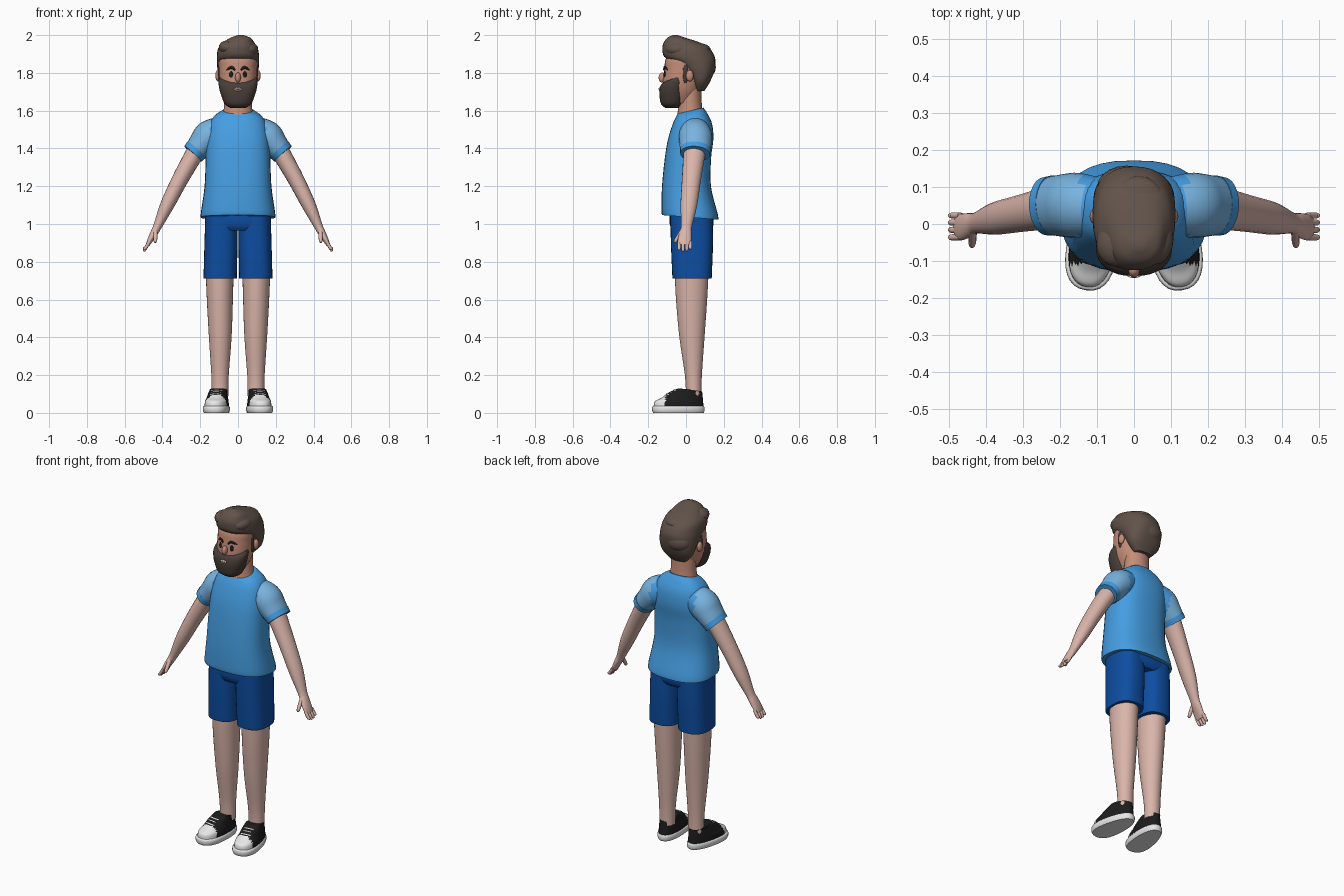
import bpy, bmesh, math
from mathutils import Vector, Matrix

cube = bpy.data.objects.get("Cube")
if cube:
    bpy.data.objects.remove(cube, do_unlink=True)


def material(name, r, g, b):
    m = bpy.data.materials.new(name)
    m.use_nodes = True
    m.diffuse_color = (r, g, b, 1)
    bsdf = next(n for n in m.node_tree.nodes if n.type == 'BSDF_PRINCIPLED')
    bsdf.inputs["Base Color"].default_value = (r, g, b, 1)
    bsdf.inputs["Roughness"].default_value = 0.8
    return m


SHIRT = material("shirt blue", 0.06, 0.34, 0.76)
SLEEVE = material("pale sleeve blue", 0.19, 0.45, 0.74)
SHORTS = material("navy blue", 0.004, 0.075, 0.36)
SKIN = material("body skin", 0.70, 0.46, 0.40)
FACE = material("face skin", 0.56, 0.27, 0.19)
HAIR = material("brown hair", 0.12, 0.086, 0.068)
BEARD = material("dark brown beard", 0.065, 0.048, 0.04)
BLACK = material("black", 0.012, 0.012, 0.012)
WHITE = material("white", 0.82, 0.82, 0.82)


def finish(name, bm, mats, mirror=False, rule=None, angle=50):
    bmesh.ops.recalc_face_normals(bm, faces=bm.faces)
    if rule:
        for f in bm.faces:
            f.material_index = rule(f.calc_center_median())
    me = bpy.data.meshes.new(name)
    bm.to_mesh(me)
    bm.free()
    for m in mats:
        me.materials.append(m)
    me.shade_smooth()
    me.set_sharp_from_angle(angle=math.radians(angle))
    ob = bpy.data.objects.new(name, me)
    bpy.context.collection.objects.link(ob)
    if mirror:
        ob.modifiers.new("Mirror", 'MIRROR')
    return ob


def smooth_rows(rows, steps):
    """Catmull-Rom interpolation of rows of values."""
    rows = [Vector(r) for r in rows]
    out = []
    for i in range(len(rows) - 1):
        a, b = rows[max(i - 1, 0)], rows[i]
        c, d = rows[i + 1], rows[min(i + 2, len(rows) - 1)]
        for k in range(steps):
            t = k / steps
            out.append(0.5 * (2 * b + (c - a) * t + (2 * a - 5 * b + 4 * c - d) * t**2
                              + (3 * b - a - 3 * c + d) * t**3))
    return out + [rows[-1]]


def skin_rings(bm, rings):
    loops = [[bm.verts.new(p) for p in ring] for ring in rings]
    n = len(loops[0])
    for lo, hi in zip(loops, loops[1:]):
        for i in range(n):
            bm.faces.new((lo[i], lo[(i + 1) % n], hi[(i + 1) % n], hi[i]))
    bm.faces.new(loops[0][::-1])
    bm.faces.new(loops[-1])


def loft(name, rows, mats, power=2.0, taper=0.0, steps=4, segs=32, place=None, **kw):
    """Stack of rounded sections; each row is z, centre x, front y, back y, half width, tilt."""
    rings = []
    for z, cx, y0, y1, rx, tilt in smooth_rows(rows, steps):
        ring = []
        for i in range(segs):
            a = 2 * math.pi * i / segs
            u, v = (math.copysign(abs(w) ** (2 / power), w) for w in (math.cos(a), math.sin(a)))
            ring.append((cx + rx * u * (1 - taper * v), (y0 + y1) / 2 + (y1 - y0) / 2 * v, z + tilt * v))
        rings.append(ring)
    bm = bmesh.new()
    skin_rings(bm, rings)
    if place:
        bm.transform(place)
    return finish(name, bm, mats, **kw)


def add_tube(bm, rows, steps=4, segs=16):
    """Tube through rows of x, y, z, in-plane radius, depth radius."""
    pts = smooth_rows(rows, steps)
    rings = []
    for i, p in enumerate(pts):
        t = (pts[min(i + 1, len(pts) - 1)] - pts[max(i - 1, 0)]).to_3d().normalized()
        side = t.cross(Vector((0, 1, 0))).normalized()
        depth = side.cross(t)
        rings.append([Vector(p[:3]) + side * p[3] * math.cos(a) + depth * p[4] * math.sin(a)
                      for a in (2 * math.pi * k / segs for k in range(segs))])
    skin_rings(bm, rings)


def tube(name, rows, mats, segs=16, **kw):
    bm = bmesh.new()
    add_tube(bm, rows, segs=segs)
    return finish(name, bm, mats, **kw)


def ball(name, centre, size, mat, turn=0, **kw):
    bm = bmesh.new()
    bmesh.ops.create_uvsphere(bm, u_segments=20, v_segments=12, radius=1)
    bm.transform(Matrix.Translation(centre) @ Matrix.Rotation(turn, 4, 'Z') @ Matrix.Diagonal((*size, 1)))
    return finish(name, bm, [mat], **kw)


# Head and neck
loft("neck", [(1.56, 0, -.05, .10, .085, 0), (1.62, 0, -.04, .085, .074, 0),
              (1.73, 0, -.03, .08, .07, 0)], [FACE])
loft("head", [(1.64, 0, -.10, .04, .055, 0), (1.70, 0, -.12, .07, .085, 0),
              (1.76, 0, -.122, .085, .098, 0), (1.82, 0, -.115, .095, .10, 0),
              (1.88, 0, -.105, .095, .097, 0), (1.93, 0, -.06, .06, .06, 0)], [FACE], power=2.2)
loft("beard", [(1.615, 0, -.11, -.04, .042, 0), (1.635, 0, -.132, -.02, .070, 0),
               (1.68, 0, -.14, -.005, .089, .005), (1.72, 0, -.14, .0, .100, .01),
               (1.755, 0, -.132, .005, .103, .018), (1.775, 0, -.115, .005, .097, .022)],
     [BEARD], power=2.3)
ball("sideburns", (.095, -.003, 1.80), (.010, .016, .055), BEARD, mirror=True)
ball("ears", (.106, .02, 1.785), (.014, .02, .03), FACE, mirror=True)
ball("nose", (0, -.125, 1.775), (.015, .02, .027), FACE)
ball("eyes", (.037, -.112, 1.79), (.011, .005, .019), BLACK, turn=.35, mirror=True)
tube("eyebrows", [(.016, -.117, 1.815, .004, .004), (.034, -.113, 1.829, .008, .005),
                  (.060, -.095, 1.815, .004, .004)], [BLACK], segs=10, mirror=True)
ball("lips", (0, -.137, 1.713), (.022, .007, .011), FACE)
ball("teeth", (0, -.141, 1.717), (.016, .005, .005), WHITE)

# Hair: one swept mass and a few soft locks
loft("hair", [(1.705, 0, .045, .098, .055, 0), (1.75, 0, .03, .126, .094, 0),
              (1.80, 0, .0, .146, .107, 0), (1.85, 0, -.06, .155, .111, 0),
              (1.885, 0, -.115, .152, .112, 0), (1.93, 0, -.125, .125, .105, 0),
              (1.96, .005, -.118, .075, .082, 0), (1.985, .012, -.10, .0, .055, 0),
              (2.0, .015, -.07, -.045, .015, 0)], [HAIR], power=2.3)
for name, centre, size in (("right_lock", (-.05, -.055, 1.935), (.052, .06, .038)),
                           ("left_lock", (.055, -.04, 1.925), (.052, .07, .04)),
                           ("crown_lock", (.01, .06, 1.925), (.075, .07, .033)),
                           ("back_lock", (-.02, .10, 1.83), (.08, .058, .06))):
    ball(name, centre, size, HAIR)

# Shirt
loft("shirt_body", [(1.035, 0, -.126, .172, .198, -.012), (1.065, 0, -.13, .167, .196, -.008),
                    (1.20, 0, -.127, .132, .177, 0), (1.35, 0, -.112, .133, .171, 0),
                    (1.45, 0, -.095, .145, .166, 0), (1.53, 0, -.07, .138, .15, 0),
                    (1.575, 0, -.052, .115, .122, .007), (1.6, 0, -.043, .092, .082, .016)],
     [SHIRT], power=2.5)
tube("sleeves", [(.08, .045, 1.495, .076, .076), (.15, .05, 1.465, .085, .088),
                 (.19, .05, 1.425, .073, .085), (.23, .049, 1.38, .06, .078)],
     [SLEEVE, SHIRT], segs=24, mirror=True, rule=lambda c: int(c.x < .145))
tube("sleeve_cuffs", [(.218, .05, 1.394, .065, .082), (.239, .048, 1.371, .061, .079)],
     [SHIRT], segs=24, mirror=True)

# Arms, hands and fingers
bm = bmesh.new()
add_tube(bm, [(.20, .05, 1.42, .05, .06), (.24, .042, 1.355, .048, .057), (.31, .028, 1.23, .043, .050),
              (.375, .015, 1.10, .037, .044), (.425, .003, .99, .023, .029), (.443, -.002, .955, .020, .032),
              (.465, -.008, .915, .015, .036), (.479, -.008, .888, .010, .033)], segs=20)
for y, drop in ((-.036, .862), (-.016, .855), (.004, .856), (.023, .866)):
    add_tube(bm, [(.470, y, .905, .009, .009), (.488, y, .875, .009, .009),
                  (.497, y, drop + .004, .007, .007), (.499, y, drop, .003, .003)], segs=10)
add_tube(bm, [(.437, -.018, .965, .012, .014), (.437, -.040, .935, .011, .011),
              (.438, -.056, .91, .009, .009), (.439, -.061, .902, .004, .004)], segs=10)
finish("arms_and_hands", bm, [SKIN], mirror=True)

# Shorts and legs
loft("shorts_hips", [(.965, 0, -.07, .13, .14, 0), (1.0, 0, -.086, .146, .174, 0),
                     (1.08, 0, -.085, .14, .172, 0)], [SHORTS], power=2.6)
loft("shorts_legs", [(.712, .094, -.071, .136, .088, 0), (.735, .094, -.073, .137, .088, 0),
                     (.90, .09, -.08, .143, .0875, 0), (1.05, .088, -.083, .14, .085, 0)],
     [SHORTS], power=2.6, mirror=True)
loft("legs", [(.09, .095, .0, .082, .044, 0), (.2, .095, -.006, .084, .046, 0),
              (.4, .094, -.035, .098, .060, 0), (.6, .096, -.053, .112, .069, 0),
              (.75, .097, -.06, .12, .074, 0)], [SKIN], mirror=True)

# Shoes, turned slightly outward
foot = Matrix.Translation((.11, -.04, 0)) @ Matrix.Rotation(math.radians(8), 4, 'Z')
loft("shoe_soles", [(0, 0, -.135, .135, .062, 0), (.012, 0, -.14, .14, .067, 0),
                    (.03, 0, -.14, .139, .067, 0), (.036, 0, -.135, .135, .062, 0)],
     [WHITE], power=2.4, taper=.17, steps=2, place=foot, mirror=True)
loft("shoe_uppers", [(.03, 0, -.132, .134, .061, 0), (.06, 0, -.126, .132, .059, 0),
                     (.08, 0, -.09, .130, .054, 0), (.105, 0, -.05, .128, .048, -.004),
                     (.122, 0, .0, .126, .045, -.008)],
     [BLACK, WHITE], power=2.3, taper=.12, steps=6, segs=40, place=foot, mirror=True,
     rule=lambda c: int(c.y < -.108))
bm = bmesh.new()
for y, z in ((-.066, .099), (-.048, .109), (-.030, .119)):
    add_tube(bm, [(-.042, y + .030, z - .018, .004, .005), (-.022, y + .008, z - .002, .004, .005),
                  (.022, y + .008, z - .002, .004, .005), (.042, y + .030, z - .018, .004, .005)], segs=8)
bm.transform(foot)
finish("shoe_laces", bm, [WHITE], mirror=True)
